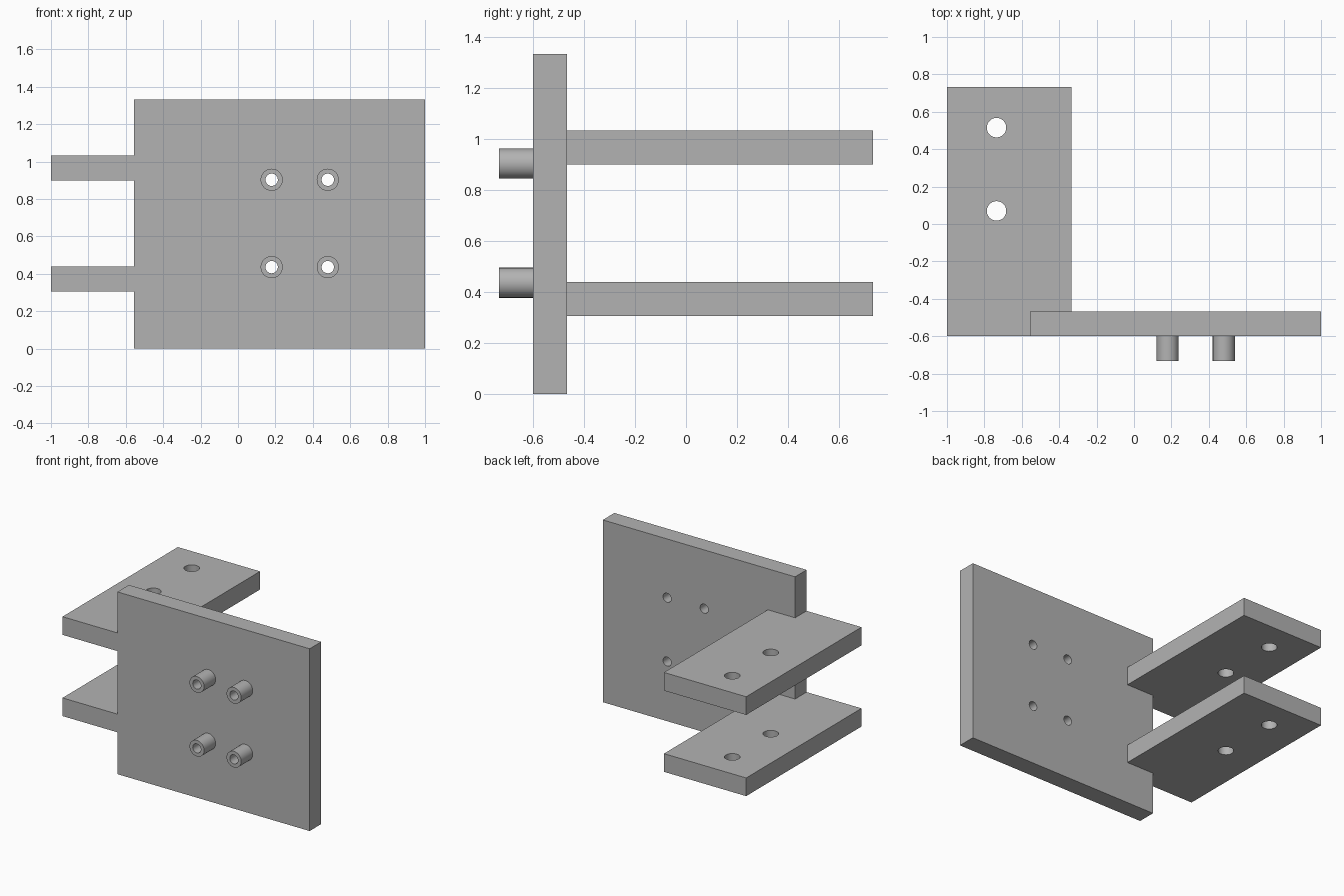
import bpy
import bmesh
from math import radians
from mathutils import Matrix, Vector

cube = bpy.data.objects.get("Cube")
if cube:
    bpy.data.objects.remove(cube, do_unlink=True)

grey = bpy.data.materials.new("plain grey")
grey.use_nodes = True
colour = (0.45, 0.45, 0.45, 1)
grey.diffuse_color = colour
grey.node_tree.nodes["Principled BSDF"].inputs["Base Color"].default_value = colour

# Main dimensions
THICK = 0.133
LEFT, RIGHT = -0.556, 1.0
FRONT, REAR = -0.6, 0.733
HEIGHT = 1.333
PANEL_BACK = FRONT + THICK
BOSS_FRONT = -0.733


def finish(name, bm):
    bmesh.ops.recalc_face_normals(bm, faces=bm.faces)
    mesh = bpy.data.meshes.new(name)
    bm.to_mesh(mesh)
    bm.free()
    mesh.materials.append(grey)
    obj = bpy.data.objects.new(name, mesh)
    bpy.context.collection.objects.link(obj)
    return obj


def slab(name, outline, z, height):
    """Extrude a flat outline upwards."""
    bm = bmesh.new()
    base = bm.faces.new([bm.verts.new((x, y, z)) for x, y in outline])
    ext = bmesh.ops.extrude_face_region(bm, geom=[base])
    top = [v for v in ext["geom"] if isinstance(v, bmesh.types.BMVert)]
    bmesh.ops.translate(bm, verts=top, vec=(0, 0, height))
    return finish(name, bm)


def rod(name, start, end, radius):
    """Round bar between two points."""
    start, end = Vector(start), Vector(end)
    axis = end - start
    place = Matrix.Translation((start + end) / 2) @ axis.to_track_quat("Z", "Y").to_matrix().to_4x4()
    bm = bmesh.new()
    bmesh.ops.create_cone(bm, cap_ends=True, segments=48, radius1=radius,
                          radius2=radius, depth=axis.length, matrix=place)
    return finish(name, bm)


def drill(obj, cutters):
    """Cut the holes, then smooth the round walls."""
    bpy.ops.object.select_all(action="DESELECT")
    obj.select_set(True)
    bpy.context.view_layer.objects.active = obj
    for cutter in cutters:
        mod = obj.modifiers.new("hole", "BOOLEAN")
        mod.operation = "DIFFERENCE"
        mod.solver = "EXACT"
        mod.object = cutter
        bpy.ops.object.modifier_apply(modifier=mod.name)
    bpy.ops.object.shade_smooth_by_angle(angle=radians(30))


# Upright panel with four hollow bosses on its front
panel = slab("front_panel", [(LEFT, FRONT), (RIGHT, FRONT),
                             (RIGHT, PANEL_BACK), (LEFT, PANEL_BACK)], 0, HEIGHT)
bores = []
for row, z in (("lower", 0.436), ("upper", 0.903)):
    for side, x in (("right", 0.18), ("left", 0.48)):
        boss = rod(f"{row}_{side}_boss", (x, BOSS_FRONT, z), (x, FRONT, z), 0.059)
        bore = rod("bore_cutter", (x, -0.9, z), (x, -0.3, z), 0.033)
        drill(boss, [bore])
        bores.append(bore)
drill(panel, bores)

# Two shelves, notched around the panel edge, each with two holes
shelf_outline = [(-1, FRONT), (LEFT, FRONT), (LEFT, PANEL_BACK),
                 (-0.335, PANEL_BACK), (-0.335, REAR), (-1, REAR)]
shelf_holes = [rod("shelf_cutter", (-0.735, y, -0.2), (-0.735, y, 1.6), 0.052)
               for y in (0.07, 0.515)]
for name, z in (("lower_shelf", 0.306), ("upper_shelf", 0.9)):
    drill(slab(name, shelf_outline, z, THICK), shelf_holes)

# Remove the cutters
for cutter in bores + shelf_holes:
    bpy.data.objects.remove(cutter, do_unlink=True)
